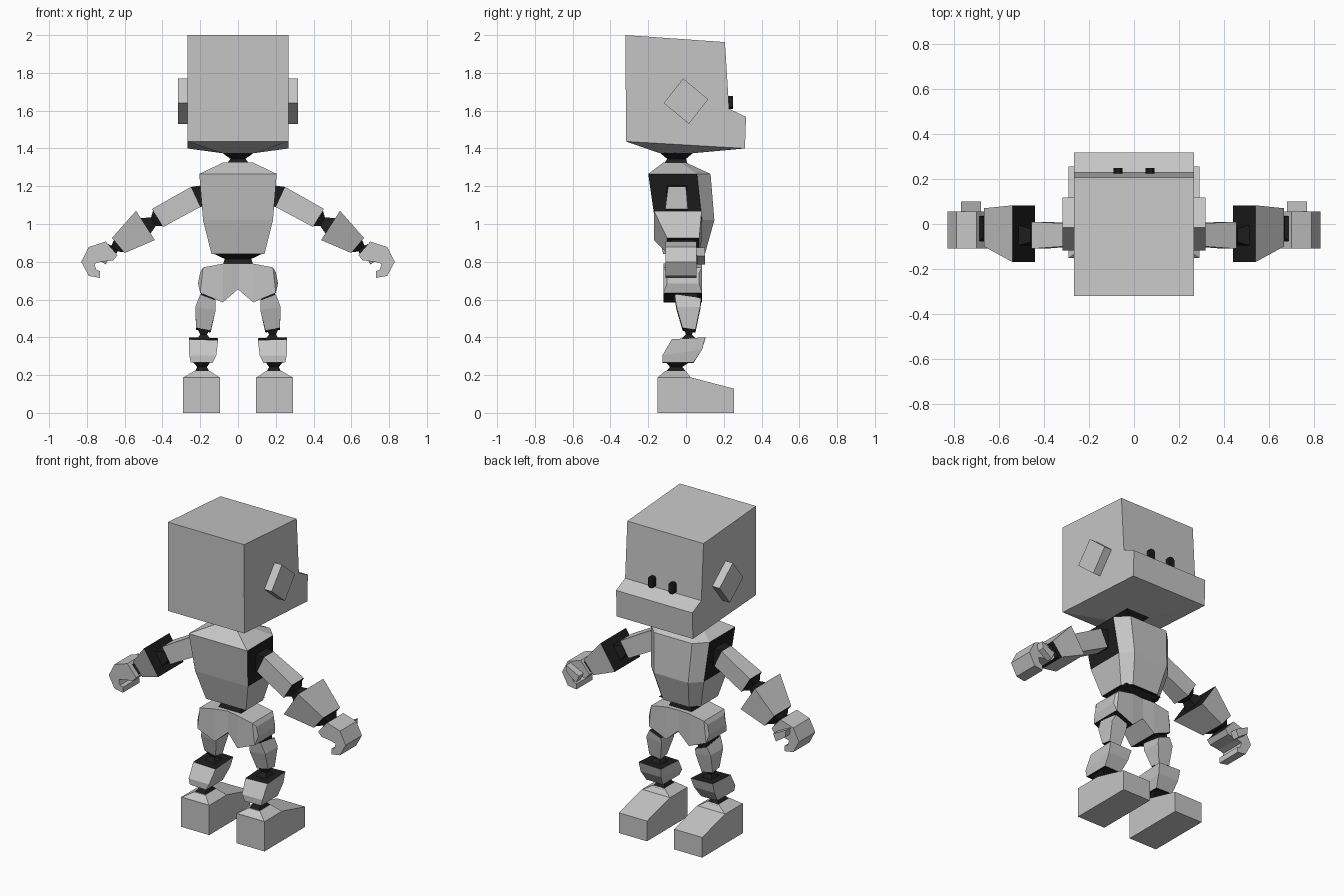
import bpy, bmesh
from mathutils import Vector

cube = bpy.data.objects.get("Cube")
if cube:
    bpy.data.objects.remove(cube)


def material(name, value):
    m = bpy.data.materials.new(name)
    m.use_nodes = True
    col = (value, value, value, 1)
    m.diffuse_color = col
    m.node_tree.nodes["Principled BSDF"].inputs["Base Color"].default_value = col
    return m


GREY = material("light grey", 0.56)
BLACK = material("joint black", 0.012)


def loft(name, rings, dark=None, side=1):
    """Skin a list of rings; dark(centre, normal) picks the black faces."""
    bm = bmesh.new()
    rows = [[bm.verts.new(p) for p in r] for r in rings]
    n = len(rows[0])
    for a, b in zip(rows, rows[1:]):
        for i in range(n):
            j = (i + 1) % n
            bm.faces.new((a[i], a[j], b[j], b[i]))
    bm.faces.new(rows[0])
    bm.faces.new(rows[-1])
    bmesh.ops.recalc_face_normals(bm, faces=bm.faces)
    bm.normal_update()
    for f in bm.faces:
        if dark and dark(f.calc_center_median(), f.normal):
            f.material_index = 1
    if side < 0:
        for v in bm.verts:
            v.co.x *= -1
        bmesh.ops.reverse_faces(bm, faces=bm.faces)
    me = bpy.data.meshes.new(name)
    bm.to_mesh(me)
    bm.free()
    me.materials.append(GREY)
    me.materials.append(BLACK)
    ob = bpy.data.objects.new(name, me)
    bpy.context.collection.objects.link(ob)
    return ob


def quad(xa, za, xb, zb, y0, y1, dz=0):
    """Four-cornered ring between two x/z points, tilted by dz along y."""
    h = dz / 2
    return [Vector(p) for p in ((xa, y0, za - h), (xa, y1, za + h),
                                (xb, y1, zb + h), (xb, y0, zb - h))]


def flat(w, z, y0, y1):
    return quad(-w, z, w, z, y0, y1)


def along_x(profile, a, b):
    return [[(x, y, z) for y, z in profile] for x in (a, b)]


def along_y(profile, a, b):
    return [[(x, y, z) for x, z in profile] for y in (a, b)]


def all_dark(c, n):
    return True


def caps_dark(c, n):
    return abs(n.z) > 0.8


# Head with projecting muzzle, and tapered underside
loft("head", along_x([(-.32, 2), (.206, 1.963), (.228, 1.61), (.318, 1.567),
                      (.312, 1.4), (-.318, 1.437)], -.267, .267))
loft("head_underside", [quad(-.267, 1.4185, .267, 1.4185, -.318, .312, -.037),
                        flat(.085, 1.375, -.14, .04)])
loft("neck", [flat(.085, 1.378, -.14, .04), flat(.04, 1.345, -.1, 0),
              flat(.065, 1.31, -.12, .01)], all_dark)


# Torso with chamfered chest and black arm sockets
def chest_ring(w, z, y0, y1):
    c = w * .35
    return [(-w, y0, z), (w, y0, z), (w, y1 - c, z),
            (w - c, y1, z), (c - w, y1, z), (-w, y1 - c, z)]


loft("torso", [chest_ring(.08, 1.325, -.12, .0), chest_ring(.205, 1.265, -.2, .13),
               chest_ring(.185, 1.02, -.165, .15), chest_ring(.14, .84, -.12, .1)],
     lambda c, n: n.z < -.8 or (abs(n.x) > .85 and c.z > 1.05))
loft("waist", [flat(.13, .843, -.11, .085), flat(.07, .815, -.07, .05),
               flat(.085, .77, -.09, .06)], all_dark)

for s, side in ((1, "left"), (-1, "right")):
    # Face details
    x, z, w, h, k = .072, 1.643, .02, .034, .01
    loft(side + "_eye", along_y([(x - w, z - h + k), (x - w + k, z - h), (x + w - k, z - h),
                                 (x + w, z - h + k), (x + w, z + h - k), (x + w - k, z + h),
                                 (x - w + k, z + h), (x - w, z + h - k)], .215, .25),
         all_dark, s)
    loft(side + "_ear", along_x([(-.118, 1.64), (-.015, 1.77), (.118, 1.66),
                                 (.015, 1.53)], .25, .318), None, s)

    # Pelvis half with black leg opening
    loft(side + "_pelvis", [quad(0, .79, 0, .655, -.1, .08), quad(.08, .79, .08, .585, -.12, .085),
                            quad(.185, .77, .2, .635, -.12, .085),
                            quad(.2, .745, .212, .685, -.1, .07)],
         lambda c, n: n.z < -.4 and c.x > .08, s)

    # Arm
    loft(side + "_shoulder", [quad(.15, 1.21, .15, 1.1, -.11, .01),
                              quad(.25, 1.196, .2, 1.09, -.095, 0)], all_dark, s)
    loft(side + "_upper_arm", [quad(.25, 1.196, .2, 1.09, -.095, 0),
                               quad(.455, 1.08, .397, .984, -.11, .01)],
         lambda c, n: abs(n.x) > .7, s)
    loft(side + "_elbow", [quad(.45, 1.07, .4, .99, -.1, 0), quad(.46, 1.035, .435, .99, -.08, -.02),
                           quad(.53, 1.03, .47, .94, -.1, 0)], all_dark, s)
    loft(side + "_forearm", [quad(.54, 1.07, .44, .915, -.17, .083),
                             quad(.667, .926, .6, .846, -.1, .07)],
         lambda c, n: abs(n.x) > .6 and abs(n.y) < .1 and n.x * n.z < 0 or
         (n.x < -.6 and n.z > .2), s)
    loft(side + "_wrist", [quad(.655, .92, .6, .85, -.085, .05), quad(.67, .885, .64, .855, -.06, .03),
                           quad(.7, .9, .645, .835, -.085, .04)], all_dark, s)

    # Curled hand and thumb
    loft(side + "_hand", along_y([(.70, .907), (.79, .878), (.83, .8), (.79, .725), (.73, .715),
                                  (.73, .75), (.75, .757), (.76, .79), (.725, .8),
                                  (.66, .808), (.638, .835)], -.108, .055), None, s)
    loft(side + "_thumb", [quad(.77, .875, .68, .83, .04, .1),
                           quad(.765, .83, .7, .785, .06, .1)], None, s)

    # Leg
    loft(side + "_hip", [quad(.1, .63, .19, .66, -.06, .06),
                         quad(.13, .585, .2, .6, -.04, .06)], all_dark, s)
    loft(side + "_thigh", [quad(.12, .588, .2, .618, -.06, .08, -.02),
                           quad(.118, .545, .226, .56, -.05, .075),
                           quad(.145, .43, .222, .445, -.018, .05, -.01)], caps_dark, s)
    loft(side + "_knee", [quad(.15, .44, .215, .445, -.01, .045), quad(.165, .415, .2, .415, 0, .03),
                          quad(.14, .385, .22, .385, -.03, .06)], all_dark, s)
    loft(side + "_shin", [quad(.105, .39, .26, .395, -.075, .103, .01),
                          quad(.115, .32, .258, .32, -.125, .085, .03),
                          quad(.135, .265, .25, .268, -.125, .04)], caps_dark, s)
    loft(side + "_ankle", [quad(.145, .27, .24, .27, -.11, .02), quad(.165, .243, .215, .243, -.085, -.02),
                           quad(.15, .215, .23, .215, -.11, .005)], all_dark, s)

    # Foot with sloped toe and raised ankle mount
    loft(side + "_foot", along_x([(-.152, 0), (.255, 0), (.255, .128), (.025, .188),
                                  (-.152, .188)], .095, .292), None, s)
    loft(side + "_foot_mount", [quad(.095, .186, .292, .186, -.152, .025),
                                quad(.15, .222, .23, .222, -.11, 0)], None, s)
